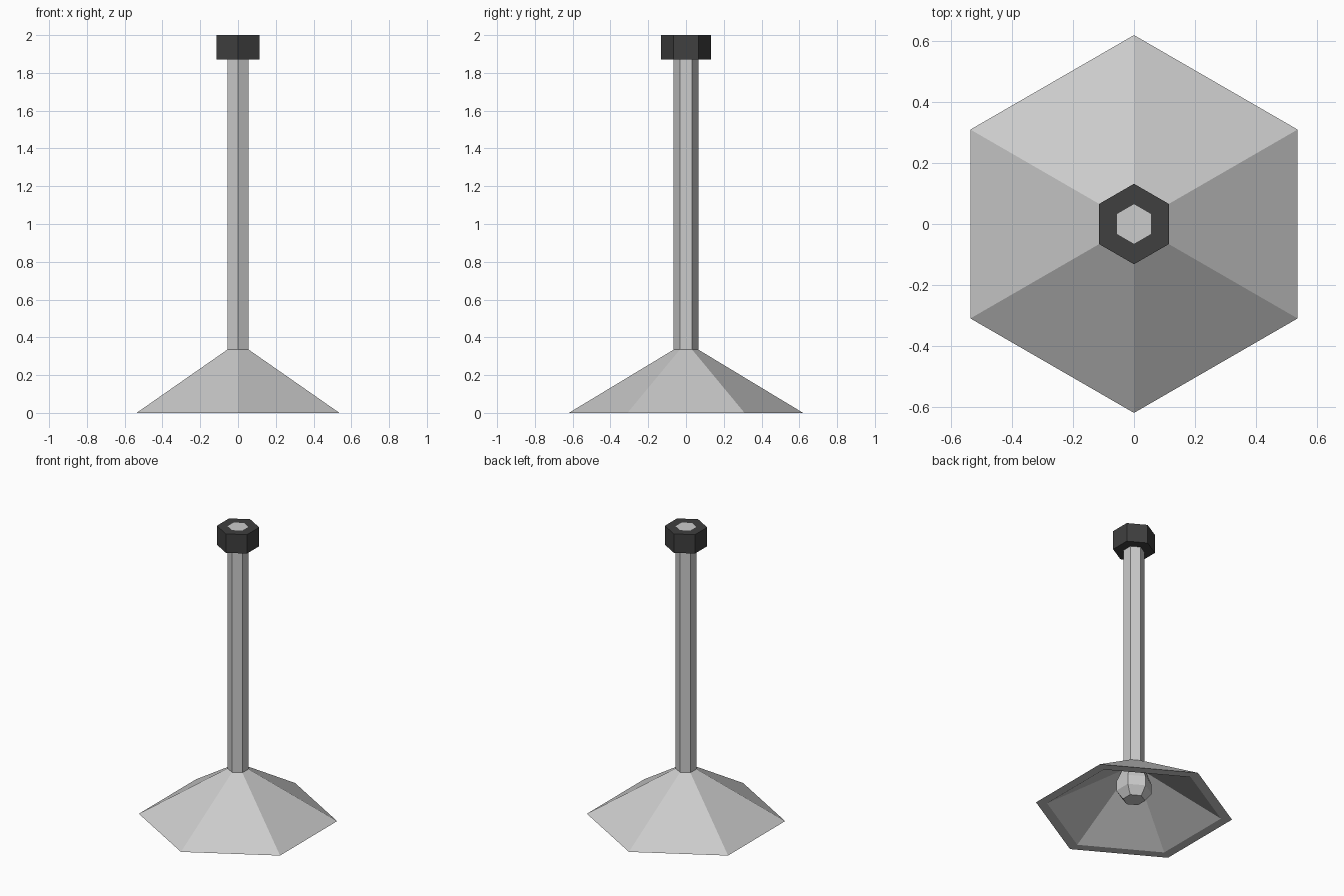
import bpy, bmesh, math

if "Cube" in bpy.data.objects:
    bpy.data.objects.remove(bpy.data.objects["Cube"])

def material(name, v):
    m = bpy.data.materials.new(name)
    m.diffuse_color = (v, v, v, 1)
    m.use_nodes = True
    m.node_tree.nodes["Principled BSDF"].inputs["Base Color"].default_value = m.diffuse_color
    return m

grey = material("light grey", 0.6)
dark = material("dark charcoal", 0.05)

def hex_part(name, profile, mat, closed=False):
    """Revolve a (radius, z) profile in six flat sides, corners on the y axis."""
    bm = bmesh.new()
    rings = [[bm.verts.new((r * math.cos(math.radians(30 + 60 * i)),
                            r * math.sin(math.radians(30 + 60 * i)), z))
              for i in range(6)] for r, z in profile]
    pairs = list(zip(rings, rings[1:]))
    if closed:
        pairs.append((rings[-1], rings[0]))
    else:
        bm.faces.new(rings[0][::-1])
        bm.faces.new(rings[-1])
    for a, b in pairs:
        for i in range(6):
            j = (i + 1) % 6
            bm.faces.new((a[i], a[j], b[j], b[i]))
    bmesh.ops.recalc_face_normals(bm, faces=bm.faces)
    me = bpy.data.meshes.new(name)
    bm.to_mesh(me)
    bm.free()
    me.materials.append(mat)
    ob = bpy.data.objects.new(name, me)
    bpy.context.collection.objects.link(ob)

# Hollow shade with a flat rim
hex_part("shade", [(0.62, 0), (0.065, 0.335), (0.045, 0.303), (0.55, 0)], grey, True)
# Hanging rod, whose end shows in the ceiling cap
hex_part("rod", [(0.065, 0.30), (0.065, 2.0)], grey)
# Ceiling cap as a ring around the rod
hex_part("ceiling_cap", [(0.132, 1.87), (0.132, 2.0), (0.065, 2.0), (0.065, 1.87)], dark, True)
# Bulb under the shade
hex_part("bulb", [(0.07, 0.08), (0.112, 0.135), (0.112, 0.20), (0.065, 0.31)], grey)
